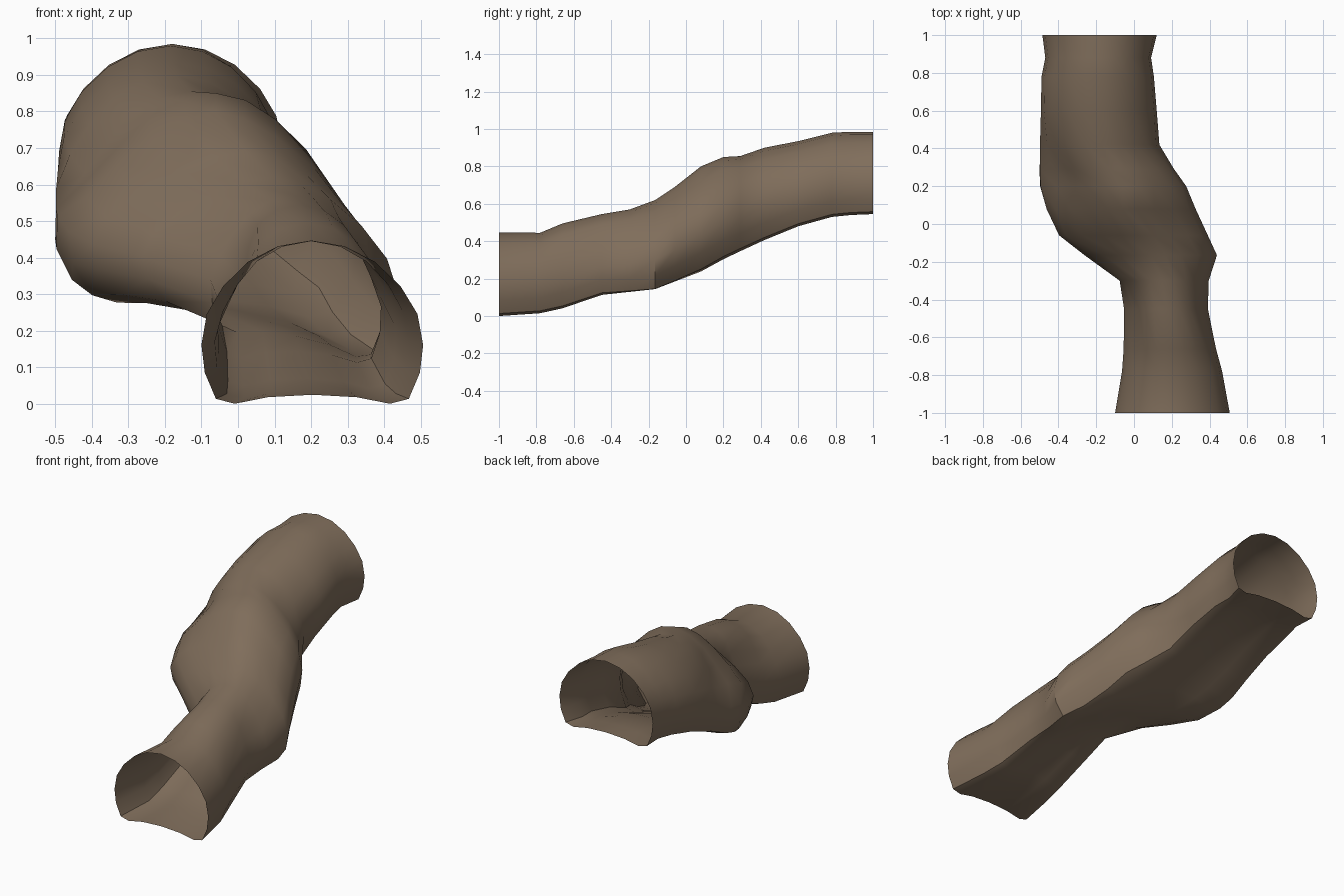
import bpy, bmesh, math

if "Cube" in bpy.data.objects:
    bpy.data.objects.remove(bpy.data.objects["Cube"])

# one rock colour
rock = bpy.data.materials.new("brown rock")
rock.diffuse_color = (0.215, 0.155, 0.105, 1)
rock.use_nodes = True
rock.node_tree.nodes["Principled BSDF"].inputs["Base Color"].default_value = rock.diffuse_color

# half of the arch profile, floor middle to crown: (half-width fraction, height fraction)
HALF = [(0, .055), (.4, .04), (.7, 0), (.87, .03), (.97, .19), (1, .36),
        (.95, .55), (.8, .72), (.57, .87), (.3, .965), (0, 1)]
PROFILE = HALF + [(-u, v) for u, v in HALF[-2:0:-1]]

# rings along the passage: y, left x, right x, left floor, right floor, crown z, crown x, peakedness
RINGS = [
    (-1.00, -.10, .507, .00, .00, .447, .20, 0),
    (-.78, -.065, .467, .015, .015, .445, .20, 0),
    (-.66, -.06, .435, .05, .04, .495, .19, 0),
    (-.45, -.06, .395, .13, .11, .545, .17, .05),
    (-.30, -.08, .40, .21, .115, .57, .15, .15),
    (-.165, -.27, .447, .28, .12, .62, .09, .3),
    (-.06, -.408, .40, .295, .165, .69, .02, .35),
    (.08, -.475, .335, .285, .23, .80, -.06, .38),
    (.20, -.513, .28, .325, .30, .85, -.06, .3),
    (.29, -.513, .215, .355, .345, .855, -.13, .2),
    (.42, -.503, .135, .415, .405, .90, -.17, .08),
    (.60, -.493, .12, .48, .48, .935, -.18, 0),
    (.78, -.49, .105, .53, .53, .98, -.185, 0),
    (.88, -.47, .09, .54, .54, .985, -.18, 0),
    (1.00, -.485, .12, .545, .545, .985, -.18, 0),
]

# hollows pressed into the upper walls: side, y, reach, depth
DENTS = [(-1, -.52, .2, .28), (1, -.45, .2, .12), (-1, .27, .15, .24)]


def bell(t):
    return math.exp(-t * t)


def wall_factor(y, u, v):
    """How far a wall point is pulled towards the passage middle."""
    f = 1 - .13 * bell((y + .06) / .2) * (1 - v) ** 6      # narrower floor in the bend
    for side, dy, reach, depth in DENTS:
        if u * side > 0 and abs(y) < .95:
            f -= depth * bell((y - dy) / reach) * bell((v - .65) / .2)
    return f


# loft the open passage
bm = bmesh.new()
loops = []
for y, xl, xr, zl, zr, zt, xp, k in RINGS:
    c, w = (xl + xr) / 2, (xr - xl) / 2
    loop = []
    for u, v in PROFILE:
        floor = zl + (zr - zl) * (u + 1) / 2
        x = c + u * w * (1 - k * v ** 3) * wall_factor(y, u, v) + (xp - c) * v ** 3
        loop.append(bm.verts.new((x, y, floor * (1 - v) + zt * v)))
    loops.append(loop)
n = len(PROFILE)
for a, b in zip(loops, loops[1:]):
    for i in range(n):
        j = (i + 1) % n
        bm.faces.new((a[i], a[j], b[j], b[i]))
bmesh.ops.recalc_face_normals(bm, faces=bm.faces)

mesh = bpy.data.meshes.new("cave_tunnel")
bm.to_mesh(mesh)
bm.free()
mesh.materials.append(rock)
tunnel = bpy.data.objects.new("cave_tunnel", mesh)
bpy.context.collection.objects.link(tunnel)

# smooth shading, keeping the sharp rock creases
bpy.context.view_layer.objects.active = tunnel
tunnel.select_set(True)
bpy.ops.object.shade_smooth_by_angle(angle=math.radians(42))
